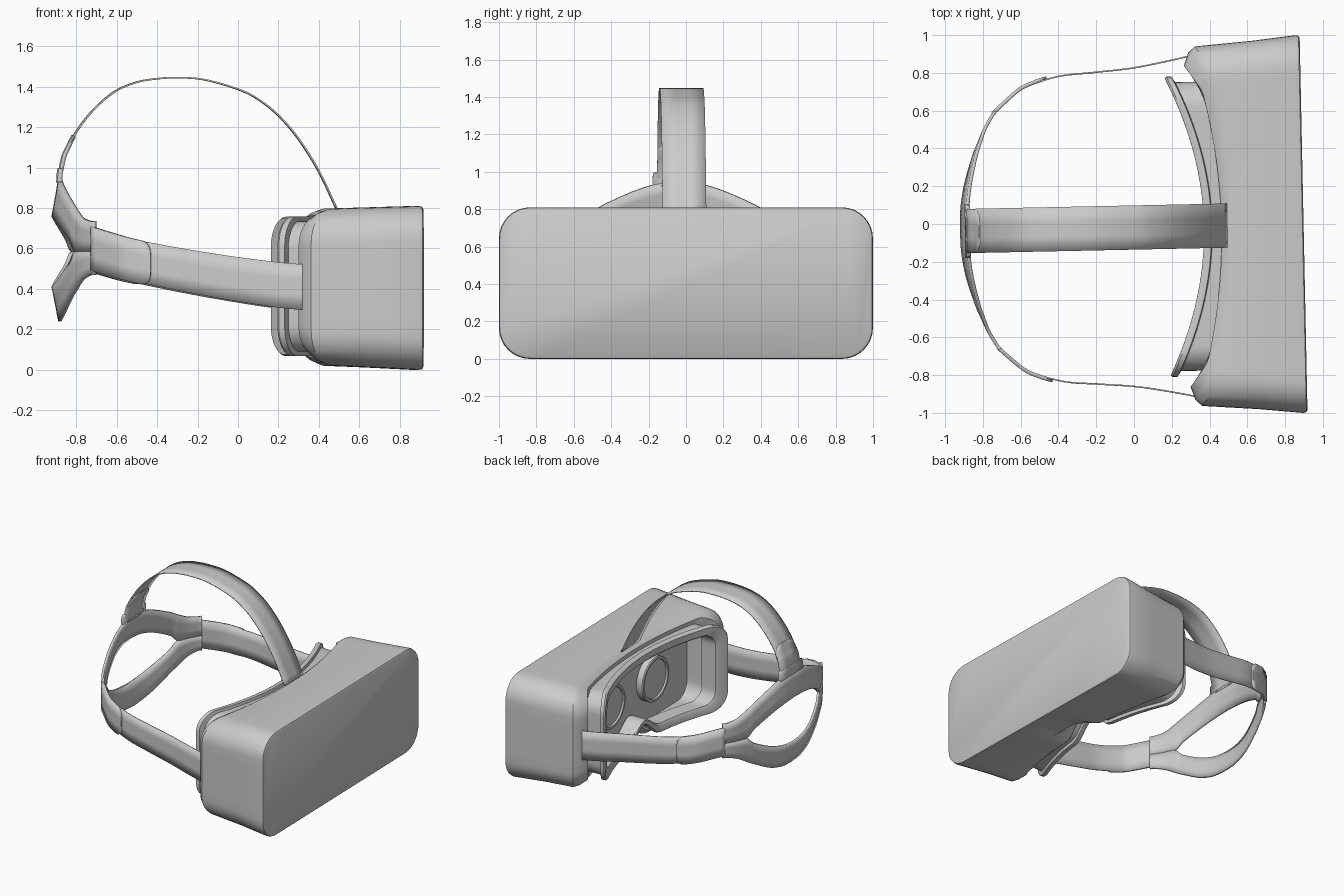
import bpy, bmesh
from math import cos, sin, pi, radians
from mathutils import Matrix, Vector

if "Cube" in bpy.data.objects:
    bpy.data.objects.remove(bpy.data.objects["Cube"])

# The whole headset sits turned very slightly about z
PLACE = Matrix.Translation((0, -0.0187, 0)) @ Matrix.Rotation(radians(1.2), 4, 'Z')


def finish(name, bm, angle=35):
    bmesh.ops.recalc_face_normals(bm, faces=bm.faces)
    me = bpy.data.meshes.new(name)
    bm.to_mesh(me)
    bm.free()
    ob = bpy.data.objects.new(name, me)
    bpy.context.collection.objects.link(ob)
    ob.matrix_world = PLACE
    bpy.ops.object.select_all(action='DESELECT')
    ob.select_set(True)
    bpy.context.view_layer.objects.active = ob
    bpy.ops.object.shade_smooth_by_angle(angle=radians(angle))
    return ob


def ring(hw, z0, z1, r, xf, nose=0.0):
    """Rounded rectangle in yz, bent along x by xf(y), with a nose arch below."""
    pts = []
    corners = [(hw - r, z0 + r, -90), (hw - r, z1 - r, 0),
               (-hw + r, z1 - r, 90), (-hw + r, z0 + r, 180)]
    steps = [6, 32, 6, 32]
    for i, (cy, cz, a0) in enumerate(corners):
        for k in range(9):
            a = radians(a0 + k * 90 / 8)
            pts.append((cy + r * cos(a), cz + r * sin(a)))
        ny, nz, na = corners[(i + 1) % 4]
        a = radians(na)
        end = (ny + r * cos(a), nz + r * sin(a))
        s = pts[-1]
        for k in range(1, steps[i]):
            t = k / steps[i]
            pts.append((s[0] + (end[0] - s[0]) * t, s[1] + (end[1] - s[1]) * t))
    out = []
    for y, z in pts:
        if z < z0 + 0.01 and abs(y) < 0.2:
            z += nose * (0.5 + 0.5 * cos(pi * y / 0.2))
        out.append(Vector((xf(y), y, z)))
    return out


def loft(name, rings, caps):
    bm = bmesh.new()
    vs = [[bm.verts.new(p) for p in r] for r in rings]
    n = len(vs[0])
    for a, b in zip(vs, vs[1:]):
        for i in range(n):
            bm.faces.new((a[i], a[(i + 1) % n], b[(i + 1) % n], b[i]))
    if caps:
        bm.faces.new(vs[0])
        bm.faces.new(vs[-1])
    return finish(name, bm)


def smooth(pts, n=6):
    """Catmull-Rom resampling of a point list."""
    p = [Vector(q) for q in pts]
    p = [2 * p[0] - p[1]] + p + [2 * p[-1] - p[-2]]
    out = []
    for i in range(1, len(p) - 2):
        a, b, c, d = p[i - 1:i + 3]
        for k in range(n):
            t = k / n
            out.append(0.5 * (2 * b + (c - a) * t + (2 * a - 5 * b + 4 * c - d) * t * t
                              + (3 * b - a - 3 * c + d) * t ** 3))
    return out + [p[-2]]


def ribbon(name, low, high, thick, mirror=False):
    """Band between two edge curves, given thickness; optionally mirrored in y."""
    bm = bmesh.new()
    lo, hi = smooth(low), smooth(high)
    rows = [[bm.verts.new(a.lerp(b, t / 3)) for t in range(4)] for a, b in zip(lo, hi)]
    for a, b in zip(rows, rows[1:]):
        for k in range(3):
            bm.faces.new((a[k], b[k], b[k + 1], a[k + 1]))
    ob = finish(name, bm)
    if mirror:
        m = ob.modifiers.new("mirror", 'MIRROR')
        m.use_axis = (False, True, False)
    s = ob.modifiers.new("thickness", 'SOLIDIFY')
    s.thickness, s.offset = thick, 0
    return ob


def flat(x):
    return lambda y: x


def back(hw, dx=0.0):
    """Face-side curve of the housing, stretched to a ring's half width."""
    def f(y):
        y = abs(y) * 0.85 / hw
        return 0.463 - 0.17 * y * y - 0.45 * max(0, y - 0.72) + dx
    return f


def lip(dx=0.0):
    return lambda y: 0.37 - 0.31 * y * y + dx


# Housing: flat front, tapered sides, curved back with lens recess
loft("housing", [
    ring(0.985, 0.012, 0.798, 0.16, flat(0.898)),
    ring(0.996, 0.003, 0.807, 0.165, flat(0.892)),
    ring(1.0, 0.0, 0.81, 0.165, flat(0.875)),
    ring(0.975, 0.012, 0.803, 0.17, flat(0.64)),
    ring(0.952, 0.02, 0.797, 0.17, back(0.952, 0.06), 0.14),
    ring(0.92, 0.035, 0.785, 0.165, back(0.92, 0.025), 0.16),
    ring(0.85, 0.06, 0.765, 0.15, back(0.85), 0.14),
    ring(0.755, 0.11, 0.72, 0.12, back(0.85), 0.11),
    ring(0.755, 0.11, 0.72, 0.12, flat(0.51), 0.11),
], True)

# Face gasket: flared lip, inset neck, open in the middle
loft("face_gasket", [
    ring(0.70, 0.14, 0.69, 0.10, lambda y: min(0.5, lip(0.13)(y)), 0.10),
    ring(0.70, 0.14, 0.69, 0.10, lip(0.01), 0.10),
    ring(0.715, 0.125, 0.70, 0.11, lip(0), 0.11),
    ring(0.785, 0.075, 0.75, 0.14, lip(0), 0.13),
    ring(0.795, 0.068, 0.757, 0.14, lip(0.012), 0.13),
    ring(0.795, 0.068, 0.757, 0.14, lip(0.04), 0.13),
    ring(0.765, 0.09, 0.735, 0.13, lip(0.045), 0.13),
    ring(0.765, 0.09, 0.735, 0.13, back(0.85, 0.03), 0.13),
], False)

# Two lenses with raised rims
for side, y in (("left", 0.28), ("right", -0.28)):
    bm = bmesh.new()
    prof = [(0.172, 0.515), (0.172, 0.462), (0.166, 0.455), (0.15, 0.455),
            (0.146, 0.468), (0.08, 0.46), (0.0, 0.457)]
    vs = [bm.verts.new((x, y + r, 0.43)) for r, x in prof]
    es = [bm.edges.new(e) for e in zip(vs, vs[1:])]
    bmesh.ops.spin(bm, geom=vs + es, cent=(0, y, 0.43), axis=(1, 0, 0),
                   angle=2 * pi, steps=40, use_duplicate=False)
    bmesh.ops.remove_doubles(bm, verts=bm.verts, dist=0.0005)
    finish(side + "_lens", bm)

# Side straps: x, y, low z, high z
side = [(0.34, 0.908, 0.295, 0.52), (0.2, 0.878, 0.305, 0.53), (0.0, 0.843, 0.335, 0.555),
        (-0.2, 0.825, 0.37, 0.585), (-0.4, 0.805, 0.41, 0.62), (-0.6, 0.735, 0.455, 0.66),
        (-0.72, 0.63, 0.495, 0.70)]
ribbon("side_straps", [(x, y, a) for x, y, a, b in side],
       [(x, y, b) for x, y, a, b in side], 0.008, True)

# Round-ended tabs over the side straps
tab = [(-0.447, 0.80, 0.50, 0.555), (-0.452, 0.799, 0.45, 0.60), (-0.475, 0.793, 0.425, 0.632),
       (-0.52, 0.777, 0.43, 0.645), (-0.6, 0.738, 0.45, 0.666), (-0.735, 0.62, 0.49, 0.708)]
ribbon("strap_tabs", [(x, y, a) for x, y, a, b in tab],
       [(x, y, b) for x, y, a, b in tab], 0.02, True)

# Rear cradle: upper and lower bands around an eye-shaped opening
path = [(-0.72, 0.63), (-0.74, 0.605), (-0.78, 0.535), (-0.815, 0.455), (-0.84, 0.395),
        (-0.885, 0.25), (-0.908, 0.12), (-0.913, 0.0)]
lean = [0, 0, 0, 0.005, 0.01, 0.022, 0.03, 0.034]
bands = {
    "cradle_upper": ([0.585, 0.585, 0.585, 0.59, 0.645, 0.715, 0.75, 0.76],
                     [0.735, 0.735, 0.752, 0.795, 0.83, 0.895, 0.935, 0.945]),
    "cradle_lower": ([0.585, 0.585, 0.585, 0.58, 0.525, 0.455, 0.42, 0.41],
                     [0.47, 0.47, 0.445, 0.395, 0.36, 0.285, 0.25, 0.24]),
}
for name, (inner, outer) in bands.items():
    ribbon(name, [(x, y, z) for (x, y), z in zip(path, inner)],
           [(x + d, y * (1 - d), z) for (x, y), z, d in zip(path, outer, lean)], 0.018, True)


# Top strap over the head, its rear tab and buckle: x, z, half width
def over_head(name, rows, thick):
    ribbon(name, [(x, -w, z) for x, z, w in rows], [(x, w, z) for x, z, w in rows], thick)


arc = [(0.49, 0.79), (0.4, 0.98), (0.3, 1.14), (0.2, 1.257), (0.1, 1.337), (0.0, 1.387),
       (-0.17, 1.435), (-0.3, 1.444), (-0.4, 1.439), (-0.5, 1.422), (-0.61, 1.375),
       (-0.72, 1.28), (-0.81, 1.16), (-0.86, 1.05), (-0.885, 0.95)]
over_head("top_strap", [(x, z, 0.117) for x, z in arc], 0.008)
over_head("top_strap_tab", [(-0.812, 1.158, 0.03), (-0.815, 1.152, 0.075), (-0.826, 1.13, 0.105),
                            (-0.842, 1.095, 0.114), (-0.862, 1.05, 0.117), (-0.883, 0.95, 0.117)], 0.02)
over_head("top_strap_buckle", [(-0.877, 0.995, 0.135), (-0.882, 0.965, 0.142),
                               (-0.884, 0.925, 0.142)], 0.024)
